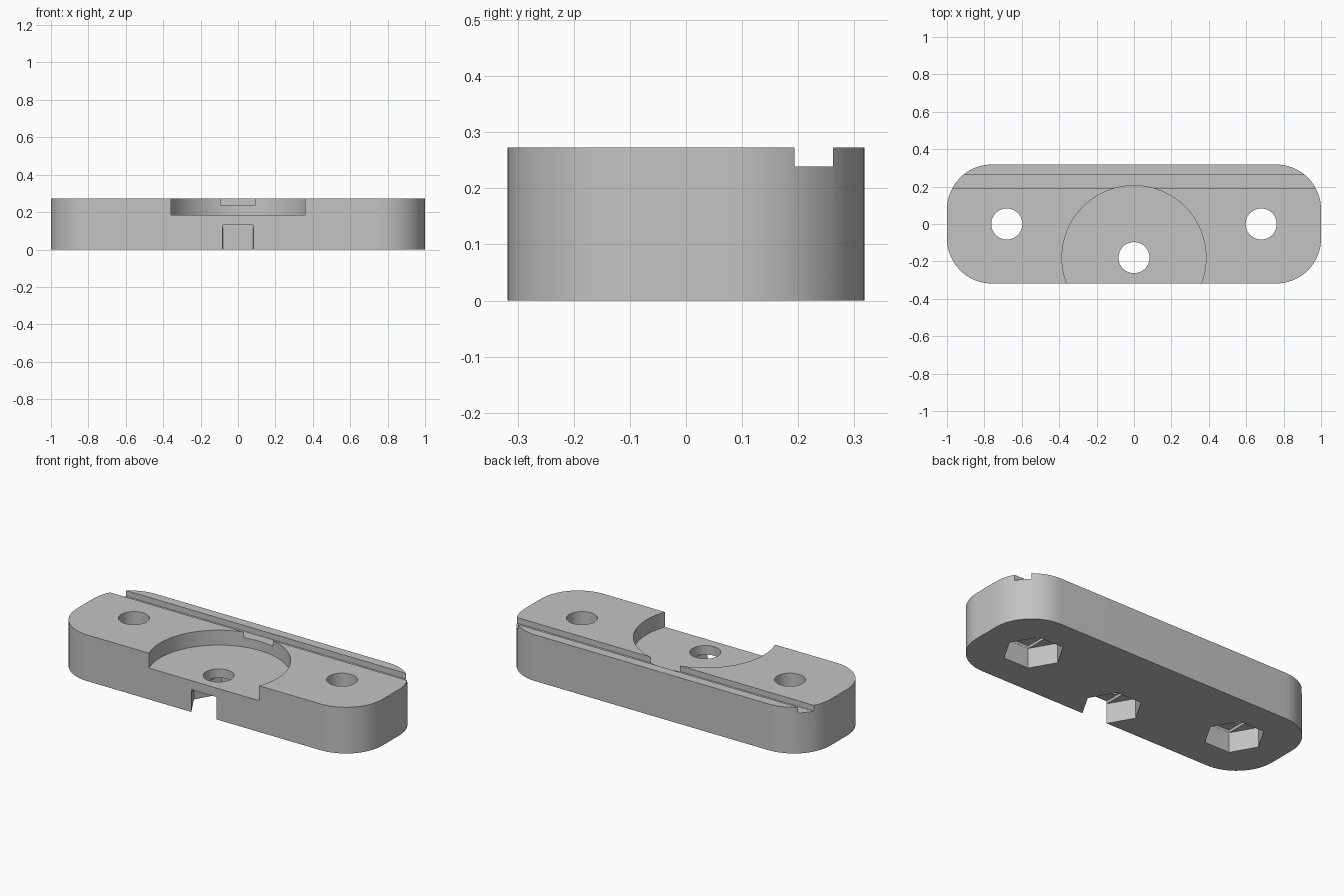
import bpy
import bmesh
from math import cos, sin, pi, radians

cube = bpy.data.objects.get("Cube")
if cube:
    bpy.data.objects.remove(cube, do_unlink=True)

HALF_X, HALF_Y, HEIGHT, CORNER = 1.0, 0.318, 0.273, 0.24
HOLES = [(-0.68, 0), (0.68, 0), (0, -0.18)]

grey = bpy.data.materials.new("plain grey")
grey.use_nodes = True
colour = (0.55, 0.55, 0.55, 1)
grey.diffuse_color = colour
grey.node_tree.nodes["Principled BSDF"].inputs["Base Color"].default_value = colour


def prism(name, outline, z0, z1):
    """Extrude a flat outline from z0 up to z1."""
    bm = bmesh.new()
    base = bm.faces.new([bm.verts.new((x, y, z0)) for x, y in outline])
    top = bmesh.ops.extrude_face_region(bm, geom=[base])["geom"]
    verts = [v for v in top if isinstance(v, bmesh.types.BMVert)]
    bmesh.ops.translate(bm, verts=verts, vec=(0, 0, z1 - z0))
    bmesh.ops.recalc_face_normals(bm, faces=bm.faces)
    mesh = bpy.data.meshes.new(name)
    bm.to_mesh(mesh)
    bm.free()
    mesh.materials.append(grey)
    obj = bpy.data.objects.new(name, mesh)
    bpy.context.collection.objects.link(obj)
    return obj


def ring(x, y, r, sides):
    return [(x + r * cos(2 * pi * i / sides), y + r * sin(2 * pi * i / sides))
            for i in range(sides)]


def rect(x0, x1, y0, y1):
    return [(x0, y0), (x1, y0), (x1, y1), (x0, y1)]


def cut(target, cutter):
    """Subtract the cutter and remove it."""
    mod = target.modifiers.new("cut", "BOOLEAN")
    mod.operation, mod.solver, mod.object = "DIFFERENCE", "EXACT", cutter
    bpy.context.view_layer.objects.active = target
    bpy.ops.object.modifier_apply(modifier=mod.name)
    bpy.data.objects.remove(cutter, do_unlink=True)


# Rounded bar
outline = []
steps = 16
for k, (sx, sy) in enumerate([(1, 1), (-1, 1), (-1, -1), (1, -1)]):
    for i in range(steps + 1):
        a = pi / 2 * (k + i / steps)
        outline.append((sx * (HALF_X - CORNER) + CORNER * cos(a),
                        sy * (HALF_Y - CORNER) + CORNER * sin(a)))
body = prism("mounting_bar", outline, 0, HEIGHT)

# Long groove near the back and round pocket open at the front
cut(body, prism("groove_cutter", rect(-1.1, 1.1, 0.193, 0.262), 0.239, 0.4))
cut(body, prism("pocket_cutter", ring(0, -0.18, 0.385, 96), 0.185, 0.4))

# Bolt holes with hexagonal nut recesses and a shallow slot above each
for x, y in HOLES:
    cut(body, prism("nut_cutter", ring(x, y, 0.162, 6), -0.1, 0.117))
    cut(body, prism("slot_cutter", rect(x - 0.081, x + 0.081, y - 0.1395, y + 0.1395),
                    0.05, 0.132))
    cut(body, prism("hole_cutter", ring(x, y, 0.083, 48), 0.06, 0.4))

# Smooth curved walls, crisp edges
bpy.ops.object.select_all(action="DESELECT")
body.select_set(True)
bpy.context.view_layer.objects.active = body
bpy.ops.object.shade_smooth_by_angle(angle=radians(30))
